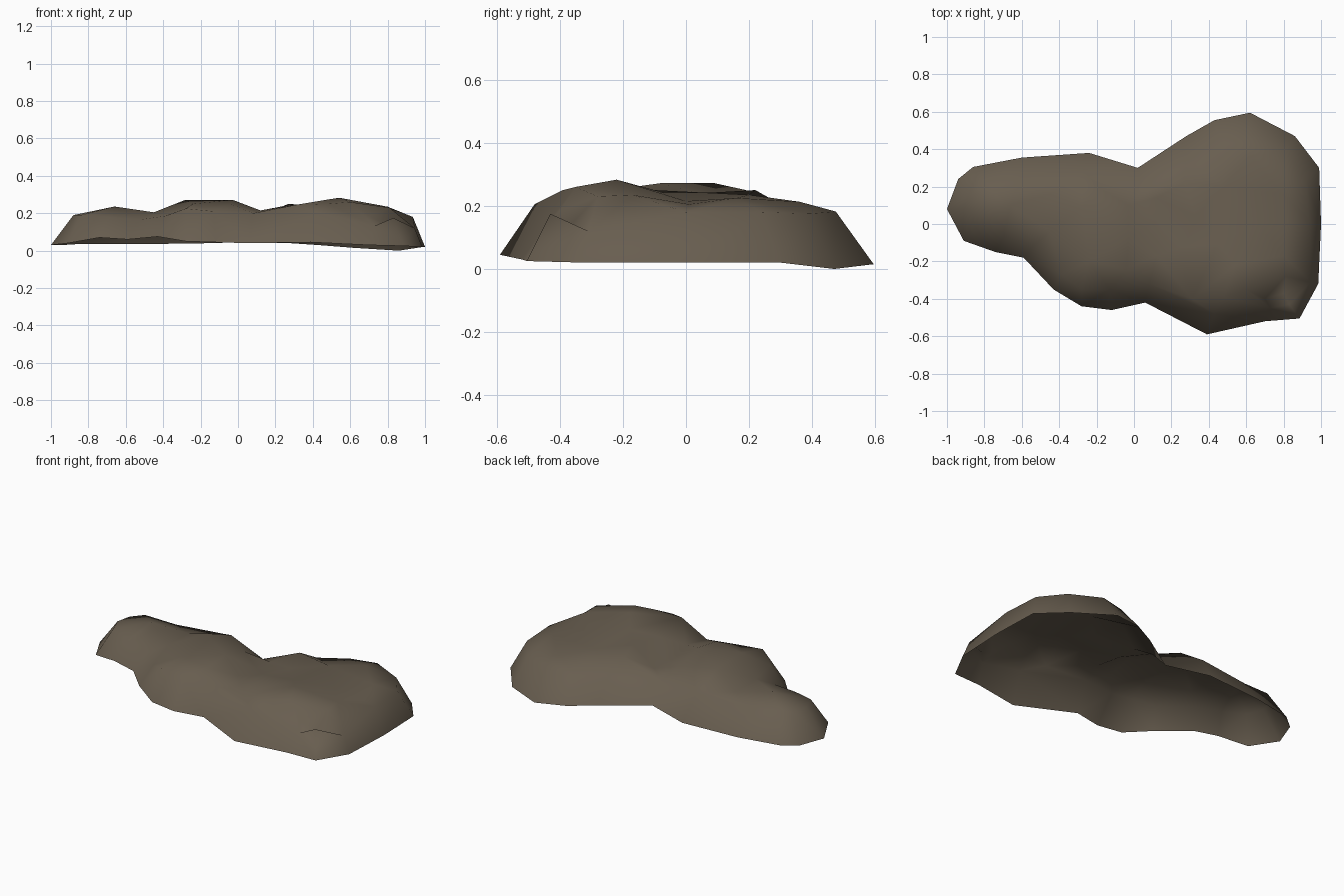
import bpy
from mathutils import Vector
from mathutils.geometry import delaunay_2d_cdt


def points(rows):
    return [Vector(p) for p in rows]


# Ground outline, clockwise seen from above: x, y, z
rim = points([
    (-1.0, .08, .03), (-.94, .24, .03), (-.86, .305, .035), (-.60, .355, .035),
    (-.24, .38, .038), (.02, .30, .045), (.28, .47, .04), (.43, .555, .03),
    (.62, .595, .015), (.86, .47, 0), (.99, .30, .02), (1.0, 0, .02),
    (.985, -.32, .02), (.885, -.505, .025), (.70, -.52, .03), (.39, -.59, .045),
    (.06, -.42, .04), (-.12, -.46, .045), (-.28, -.44, .05), (-.43, -.35, .075),
    (-.59, -.18, .06), (-.74, -.15, .07), (-.91, -.09, .04)])
n = len(rim)

# Shoulder where the sloping sides turn into the top
shoulder = points([
    (-.88, .08, .19), (-.86, .17, .19), (-.79, .22, .20), (-.60, .25, .18),
    (-.27, .28, .195), (.03, .20, .155), (.28, .37, .165), (.46, .44, .18),
    (.62, .475, .182), (.81, .39, .175), (.92, .24, .18), (.935, 0, .18),
    (.945, -.31, .12), (.83, -.43, .175), (.73, -.45, .132), (.43, -.48, .205),
    (.08, -.32, .20), (-.13, -.35, .21), (-.28, -.35, .225), (-.39, -.27, .185),
    (-.53, -.11, .165), (-.70, -.07, .18), (-.84, -.02, .19)])

# Humps and dips on top
humps = points([
    (-.66, .10, .236), (-.45, .16, .20), (-.45, -.04, .205), (-.28, .09, .272),
    (-.18, .19, .25), (-.24, -.20, .25), (-.03, -.08, .272), (-.03, .10, .225),
    (-.04, -.24, .25), (.12, .14, .185), (.12, .02, .185), (.12, -.17, .215),
    (.27, .22, .25), (.27, -.12, .243), (.31, -.40, .245), (.33, .04, .24),
    (.48, -.39, .25), (.45, -.10, .25), (.54, -.22, .283), (.48, .20, .235),
    (.60, -.35, .26), (.62, .36, .213), (.66, 0, .215), (.70, -.40, .185),
    (.80, -.37, .135), (.81, -.28, .23), (.80, -.17, .235), (.80, .01, .205),
    (.80, .16, .225)])

# Triangulate everything inside the outline into one open-bottomed shell
pts = rim + shoulder + humps
edges = [(i, (i + 1) % n) for i in range(n)]
edges += [(n + a, n + b) for a, b in edges]
v2, _, faces, orig, _, _ = delaunay_2d_cdt([p.xy for p in pts], edges,
                                           [list(range(n))[::-1]], 1, 1e-5)
verts = [(v.x, v.y, pts[o[0]].z if o else .19) for v, o in zip(v2, orig)]


def upward(f):
    a, b, c = (Vector(verts[i]).xy for i in f[:3])
    return f if (b - a).cross(c - a) > 0 else f[::-1]


mesh = bpy.data.meshes.new("rock")
mesh.from_pydata(verts, [], [upward(list(f)) for f in faces])
mesh.update()
mesh.shade_smooth()

# One brown stone colour
stone = bpy.data.materials.new("brown stone")
stone.diffuse_color = (.138, .111, .079, 1)
mesh.materials.append(stone)
rock = bpy.data.objects.new("rock", mesh)
bpy.context.collection.objects.link(rock)
